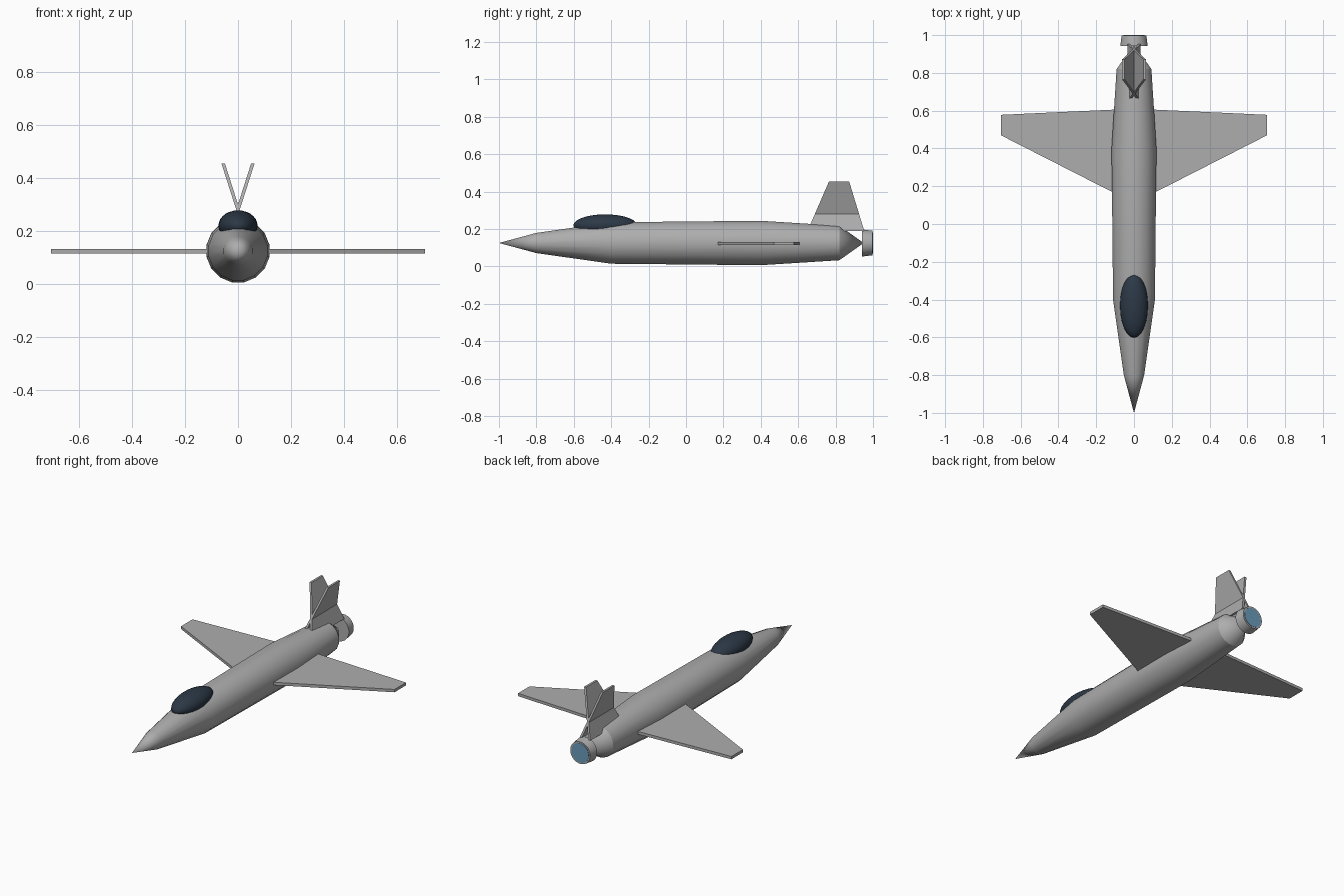
import bpy, bmesh, math
from mathutils import Vector

if "Cube" in bpy.data.objects:
    bpy.data.objects.remove(bpy.data.objects["Cube"])

AXIS_Z = 0.125


def material(name, rgb):
    m = bpy.data.materials.new(name)
    m.diffuse_color = (*rgb, 1)
    m.use_nodes = True
    m.node_tree.nodes["Principled BSDF"].inputs["Base Color"].default_value = m.diffuse_color
    return m


GREY = material("light_grey", (0.42, 0.42, 0.42))
GLASS = material("dark_glass", (0.025, 0.04, 0.062))
BLUE = material("engine_blue", (0.15, 0.33, 0.49))


def finish(bm, name, mat, smooth=None):
    bmesh.ops.recalc_face_normals(bm, faces=bm.faces)
    mesh = bpy.data.meshes.new(name)
    bm.to_mesh(mesh)
    bm.free()
    ob = bpy.data.objects.new(name, mesh)
    bpy.context.collection.objects.link(ob)
    mesh.materials.append(mat)
    if smooth:
        bpy.ops.object.select_all(action='DESELECT')
        ob.select_set(True)
        bpy.context.view_layer.objects.active = ob
        bpy.ops.object.shade_smooth_by_angle(angle=math.radians(smooth))
    return ob


def lathe(name, profile, sides, mat):
    """Revolve (y, radius) points about the body axis; the ends are closed."""
    bm = bmesh.new()
    rings = []
    for y, r in profile:
        if r == 0:
            rings.append([bm.verts.new((0, y, AXIS_Z))] * sides)
            continue
        angles = [2 * math.pi * (i + 0.5) / sides for i in range(sides)]
        rings.append([bm.verts.new((r * math.cos(a), y, AXIS_Z + r * math.sin(a)))
                      for a in angles])
    for a, b in zip(rings, rings[1:]):
        for i in range(sides):
            j = (i + 1) % sides
            bm.faces.new(list(dict.fromkeys((a[i], a[j], b[j], b[i]))))
    for ring in (rings[0], rings[-1]):
        if ring[0] is not ring[1]:
            bm.faces.new(ring)
    return finish(bm, name, mat, 30)


def plate(name, points, offset, mat):
    """Flat panel extruded symmetrically by +-offset."""
    bm = bmesh.new()
    off = Vector(offset)
    a = [bm.verts.new(Vector(p) - off) for p in points]
    b = [bm.verts.new(Vector(p) + off) for p in points]
    bm.faces.new(a)
    bm.faces.new(b)
    n = len(points)
    for i in range(n):
        j = (i + 1) % n
        bm.faces.new((a[i], a[j], b[j], b[i]))
    return finish(bm, name, mat)


# Fuselage with pointed nose and tail cone
lathe("fuselage", [(-1, 0), (-0.8, 0.055), (-0.4, 0.113), (0.4, 0.121),
                   (0.82, 0.094), (0.95, 0)], 16, GREY)

# Engine nozzle and its glowing rear disc
lathe("nozzle", [(0.942, 0.073), (0.998, 0.066)], 24, GREY)
lathe("exhaust_disc", [(0.996, 0.057), (1.0, 0.057)], 24, BLUE)

# Canopy bubble
bm = bmesh.new()
bmesh.ops.create_uvsphere(bm, u_segments=24, v_segments=14, radius=1)
for v in bm.verts:
    v.co = (v.co.x * 0.074, -0.432 + v.co.y * 0.17, 0.22 + v.co.z * 0.058)
finish(bm, "canopy", GLASS, 60)

# Wings and crossed V-tail fins, mirrored
WING = [(0.03, 0.126), (0.705, 0.47), (0.705, 0.578), (0.03, 0.609)]
FIN = [(0.65, 0.19), (0.765, 0.455), (0.872, 0.455), (0.953, 0.19)]
for side, s in (("left", 1), ("right", -1)):
    plate(side + "_wing", [(s * x, y, 0.123) for x, y in WING], (0, 0, 0.0085), GREY)
    plate(side + "_tail_fin", [(s * 0.32 * (z - 0.28), y, z) for y, z in FIN],
          (0.0065, 0, 0), GREY)
